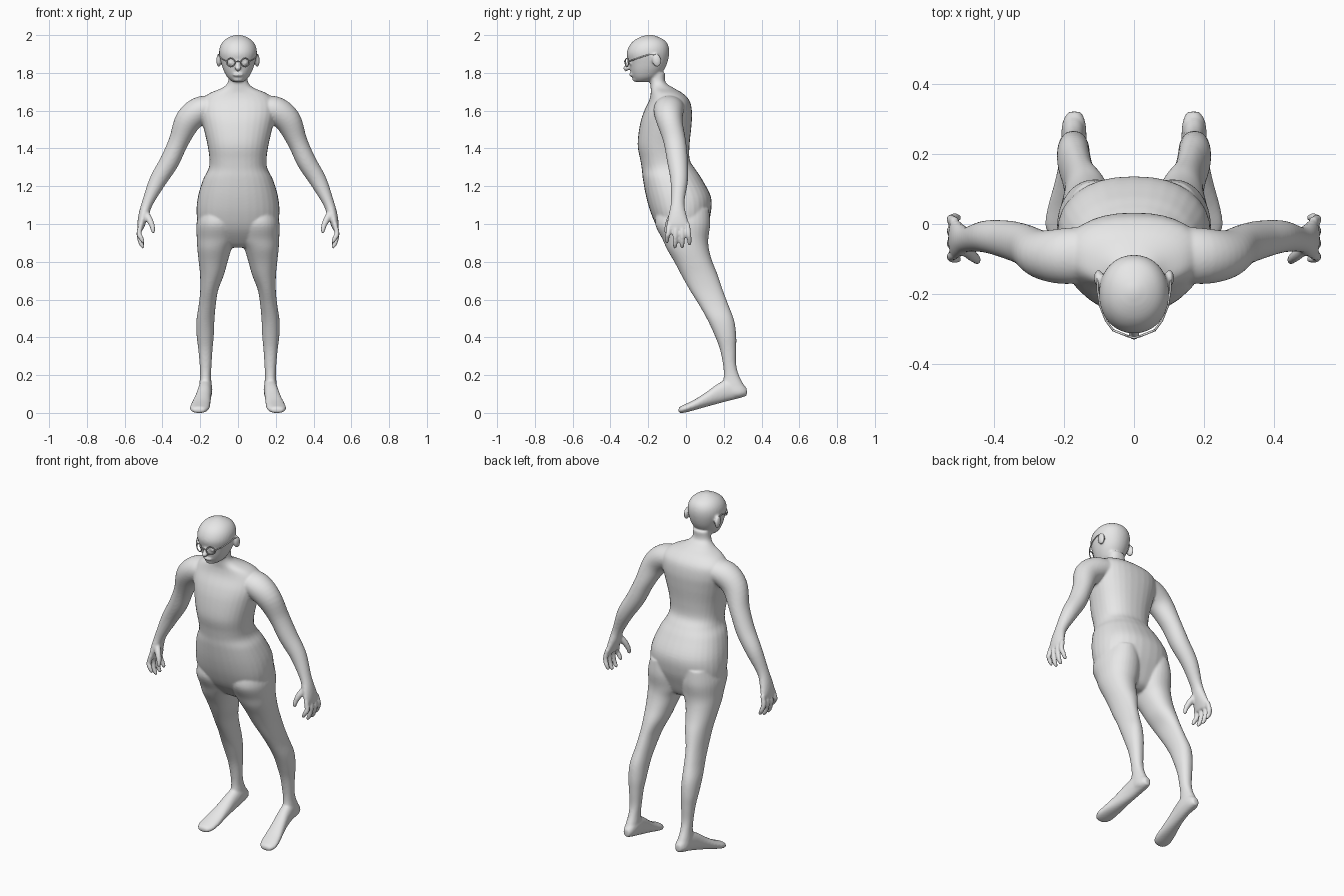
import bpy, bmesh, math
from mathutils import Matrix, Vector

grey = bpy.data.materials.new("plain_grey")
grey.diffuse_color = (0.8, 0.8, 0.8, 1)
SEG = 32


def spline(rows, n=5):
    """Catmull-Rom interpolation of section rows."""
    out = []
    for i in range(len(rows) - 1):
        a, b, c, d = (rows[max(i - 1, 0)], rows[i], rows[i + 1], rows[min(i + 2, len(rows) - 1)])
        for k in range(n):
            t = k / n
            out.append([0.5 * (2 * q + (r - p) * t + (2 * p - 5 * q + 4 * r - s) * t * t
                               + (3 * q - p - 3 * r + s) * t ** 3) for p, q, r, s in zip(a, b, c, d)])
    return out + [list(rows[-1])]


def oval(power):
    pts = []
    for i in range(SEG):
        a = 2 * math.pi * i / SEG
        c, s = math.cos(a), math.sin(a)
        pts.append((math.copysign(abs(c) ** (2 / power), c), math.copysign(abs(s) ** (2 / power), s)))
    return pts


def skin(bm, rings):
    """Closed tube through a list of point rings."""
    vs = [[bm.verts.new(p) for p in r] for r in rings]
    for r, s in zip(vs, vs[1:]):
        for i in range(SEG):
            j = (i + 1) % SEG
            bm.faces.new((r[i], r[j], s[j], s[i]))
    bm.faces.new(vs[0][::-1])
    bm.faces.new(vs[-1])


def upright(bm, rows, power=2.0, side=1):
    """Level sections: z, x min, x max, y front, y back."""
    skin(bm, [[(side * ((a + b) / 2 + (b - a) / 2 * u), (f + k) / 2 + (k - f) / 2 * v, z)
               for u, v in oval(power)] for z, a, b, f, k in spline(rows)])


def limb(bm, rows, side):
    """Sections square to a path: x, y, z, thickness, depth in y."""
    rows = spline(rows)
    rings = []
    for i, (x, y, z, t, d) in enumerate(rows):
        p, q = rows[max(i - 1, 0)], rows[min(i + 1, len(rows) - 1)]
        n = Vector((q[2] - p[2], 0, p[0] - q[0])).normalized()
        rings.append([(side * (x + n.x * t * u), y + d * v, z + n.z * t * u) for u, v in oval(2)])
    skin(bm, rings)


def ball(bm, at, size, tilt=0.0):
    m = Matrix.Translation(at) @ Matrix.Rotation(tilt, 4, 'X') @ Matrix.Diagonal((*size, 1))
    bmesh.ops.create_uvsphere(bm, u_segments=24, v_segments=14, radius=1, matrix=m)


bm = bmesh.new()

# Torso and neck: z, half width, front, back
torso = [(1.80, .05, -.20, -.11), (1.75, .054, -.19, -.108), (1.72, .085, -.187, -.065),
         (1.69, .155, -.187, -.015), (1.65, .195, -.197, .02), (1.59, .20, -.225, .032),
         (1.52, .185, -.245, .029), (1.42, .162, -.256, .019), (1.34, .151, -.242, .02),
         (1.29, .157, -.234, .05), (1.235, .185, -.228, .086), (1.14, .213, -.21, .133),
         (1.05, .219, -.183, .130), (.97, .20, -.145, .105), (.90, .13, -.085, .075),
         (.875, .07, -.05, .04)]
upright(bm, [(z, -w, w, f, b) for z, w, f, b in torso], 2.3)

# Head
head = [(1.752, .028, -.265, -.20), (1.775, .055, -.283, -.15), (1.81, .075, -.295, -.12),
        (1.85, .089, -.303, -.10), (1.90, .10, -.314, -.089), (1.94, .095, -.302, -.092),
        (1.97, .076, -.277, -.11), (1.99, .046, -.242, -.145), (2.001, .012, -.205, -.18)]
upright(bm, [(z, -w, w, f, b) for z, w, f, b in head], 2.1)

# Nose, lips, chin
ball(bm, (0, -.308, 1.838), (.013, .014, .034), -.35)
ball(bm, (0, -.316, 1.825), (.018, .017, .012))
ball(bm, (0, -.289, 1.79), (.028, .012, .010))
ball(bm, (0, -.266, 1.766), (.028, .018, .014))

leg = [(1.08, .02, .20, -.15, .122), (1.0, .002, .22, -.163, .128), (.92, .01, .218, -.125, .118),
       (.865, .035, .215, -.10, .122), (.80, .055, .208, -.062, .14), (.73, .075, .201, -.025, .168),
       (.65, .105, .20, .02, .195), (.57, .118, .208, .07, .225), (.49, .125, .22, .115, .255),
       (.41, .128, .219, .152, .266), (.335, .135, .21, .18, .266), (.255, .14, .203, .196, .266),
       (.20, .143, .201, .20, .28), (.15, .14, .205, .195, .305), (.11, .142, .208, .205, .323),
       (.088, .15, .20, .22, .305)]
# Foot along y: y, x centre, half width, sole, top
foot = [(.322, .170, .018, .09, .13), (.29, .171, .032, .08, .16), (.23, .172, .036, .065, .18),
        (.17, .178, .038, .049, .155), (.11, .187, .043, .033, .112), (.05, .197, .05, .016, .073),
        (0, .204, .051, .003, .048), (-.03, .207, .038, -.001, .034), (-.04, .208, .02, .006, .022)]
arm = [(.12, -.085, 1.62, .06, .08), (.20, -.092, 1.602, .072, .08), (.265, -.088, 1.545, .070, .07),
       (.315, -.06, 1.435, .053, .06), (.363, -.045, 1.33, .051, .055), (.425, -.036, 1.228, .045, .046),
       (.478, -.044, 1.115, .030, .036), (.499, -.045, 1.05, .027, .047), (.512, -.042, 1.0, .021, .058),
       (.516, -.040, .972, .015, .052)]
fingers = [(-.088, -.100, .90), (-.054, -.058, .872), (-.021, -.020, .872), (.008, .018, .887)]

for s in (1, -1):
    upright(bm, leg, 2.15, s)
    skin(bm, [[(s * (x + w * u), y, (lo + hi) / 2 + (hi - lo) / 2 * v) for u, v in oval(2.2)]
              for y, x, w, lo, hi in spline(foot)])
    limb(bm, arm, s)
    for y0, y1, tip in fingers:
        limb(bm, [(.513, y0, 1.0, .013, .014), (.524, (y0 + y1) / 2, .95, .014, .014),
                  (.515, y1, tip + .03, .013, .013), (.503, y1, tip + .006, .010, .010),
                  (.500, y1, tip - .002, .004, .004)], s)
    # Thumb
    limb(bm, [(.495, -.062, 1.065, .018, .018), (.47, -.085, 1.025, .018, .018),
              (.453, -.10, .985, .014, .014), (.449, -.105, .957, .010, .010),
              (.449, -.105, .95, .004, .004)], s)
    # Ear and eye
    ball(bm, (s * .102, -.155, 1.866), (.013, .024, .036), .15)
    ball(bm, (s * .037, -.289, 1.853), (.015, .014, .012))

bmesh.ops.recalc_face_normals(bm, faces=bm.faces)
me = bpy.data.meshes.new("body")
bm.to_mesh(me)
bm.free()
me.materials.append(grey)
body = bpy.data.objects.new("body", me)
bpy.context.collection.objects.link(body)

# Fuse all parts into one soft skin
fuse = body.modifiers.new("fuse", 'REMESH')
fuse.mode = 'VOXEL'
fuse.voxel_size = .006
fuse.use_smooth_shade = True
soft = body.modifiers.new("soften", 'SMOOTH')
soft.factor = .5
soft.iterations = 7

# Glasses: rims, bridge and temples
cu = bpy.data.curves.new("glasses", 'CURVE')
cu.dimensions = '3D'
cu.bevel_depth = .0032
cu.bevel_resolution = 2
cu.use_fill_caps = True


def wire(points, closed=False):
    sp = cu.splines.new('POLY')
    sp.points.add(len(points) - 1)
    for p, q in zip(sp.points, points):
        p.co = (*q, 1)
    sp.use_cyclic_u = closed


for s in (1, -1):
    rim = []
    for i in range(24):
        a = 2 * math.pi * i / 24
        x = .038 + .022 * math.cos(a)
        rim.append((s * x, -.322 + .4 * (x - .016), 1.855 + .022 * math.sin(a)))
    wire(rim, True)
    wire([(s * .06, -.304, 1.86), (s * .08, -.277, 1.87), (s * .097, -.235, 1.885),
          (s * .104, -.19, 1.898), (s * .104, -.155, 1.895)])
wire([(-.016, -.322, 1.858), (0, -.326, 1.862), (.016, -.322, 1.858)])
cu.materials.append(grey)
bpy.context.collection.objects.link(bpy.data.objects.new("glasses", cu))
